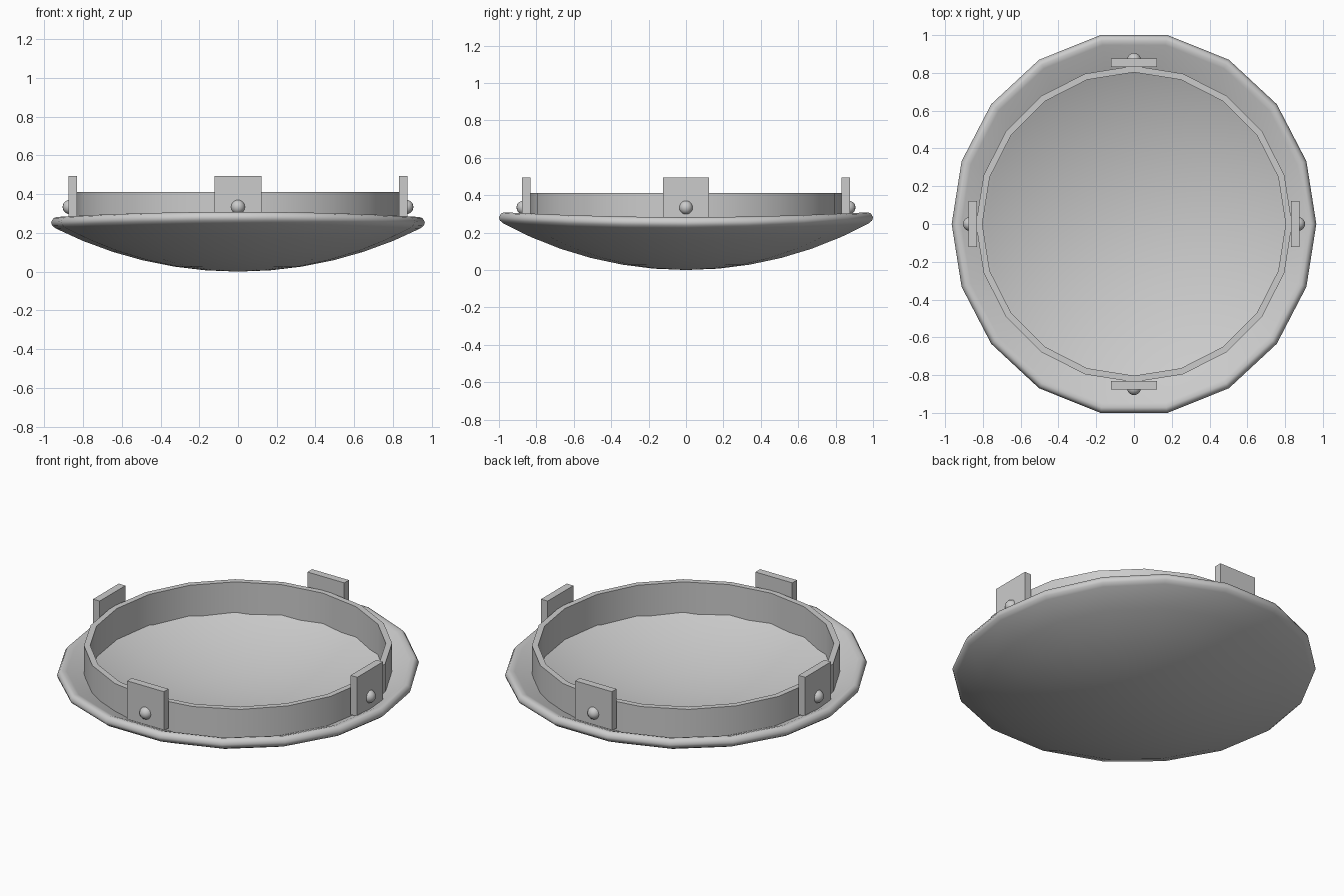
import bpy, bmesh, math
from mathutils import Matrix

if "Cube" in bpy.data.objects:
    bpy.data.objects.remove(bpy.data.objects["Cube"])

SPHERE_R = 2.1      # curvature of the shallow dish
SIDES = 18


def make_object(name, bm, smooth=None):
    bmesh.ops.recalc_face_normals(bm, faces=bm.faces)
    me = bpy.data.meshes.new(name)
    bm.to_mesh(me)
    bm.free()
    ob = bpy.data.objects.new(name, me)
    bpy.context.collection.objects.link(ob)
    if smooth:
        bpy.ops.object.select_all(action='DESELECT')
        ob.select_set(True)
        bpy.context.view_layer.objects.active = ob
        bpy.ops.object.shade_smooth_by_angle(angle=math.radians(smooth))
    return ob


def bridge(bm, a, b):
    n = len(a)
    for i in range(n):
        j = (i + 1) % n
        bm.faces.new((a[i], a[j], b[j], b[i]))


# Dish: curved shell with a rounded rim, slightly longer in y.
# Profile entries: (fraction of edge radius, height inside the shell)
profile = [(s, 0) for s in (.175, .34, .51, .67, .83, .975)]
profile += [(.997, .005), (1.009, .018), (1.008, .042), (.997, .055)]
profile += [(s, .06) for s in (.975, .83, .67, .51, .34, .175)]
bm = bmesh.new()
rings = []
for s, t in profile:
    ring = []
    for i in range(SIDES):
        a = 2 * math.pi * i / SIDES
        r = s * (.965 + .052 * math.sin(a) ** 2)
        q = (SPHERE_R - t) / SPHERE_R
        z = SPHERE_R - q * math.sqrt(SPHERE_R ** 2 - r * r)
        ring.append(bm.verts.new((r * q * math.cos(a), r * q * math.sin(a), z)))
    rings.append(ring)
for a, b in zip(rings, rings[1:]):
    bridge(bm, a, b)
for ring, z in ((rings[0], 0), (rings[-1], .06)):
    c = bm.verts.new((0, 0, z))
    for i in range(SIDES):
        bm.faces.new((ring[i], ring[(i + 1) % SIDES], c))
make_object("dish", bm, 50)

# Collar: thin upright ring standing in the dish
bm = bmesh.new()
loops = []
for r, z in ((.837, .2), (.837, .412), (.803, .412), (.803, .2)):
    loops.append([bm.verts.new((r * math.cos(k * math.pi / 10),
                                r * math.sin(k * math.pi / 10), z)) for k in range(20)])
for k in range(4):
    bridge(bm, loops[k], loops[(k + 1) % 4])
make_object("collar", bm, 30)

# Four clip tabs, each with a round stud on its outer face
for k, side in enumerate(("right", "back", "left", "front")):
    rot = Matrix.Rotation(k * math.pi / 2, 4, 'Z')
    bm = bmesh.new()
    bmesh.ops.create_cube(bm, size=1, matrix=rot @ Matrix.Translation((.854, 0, .3775))
                          @ Matrix.Diagonal((.044, .244, .235, 1)))
    make_object("clip_tab_" + side, bm)
    bm = bmesh.new()
    bmesh.ops.create_uvsphere(bm, u_segments=16, v_segments=10, radius=.037,
                              matrix=rot @ Matrix.Translation((.869, 0, .334)))
    make_object("clip_stud_" + side, bm, 40)
